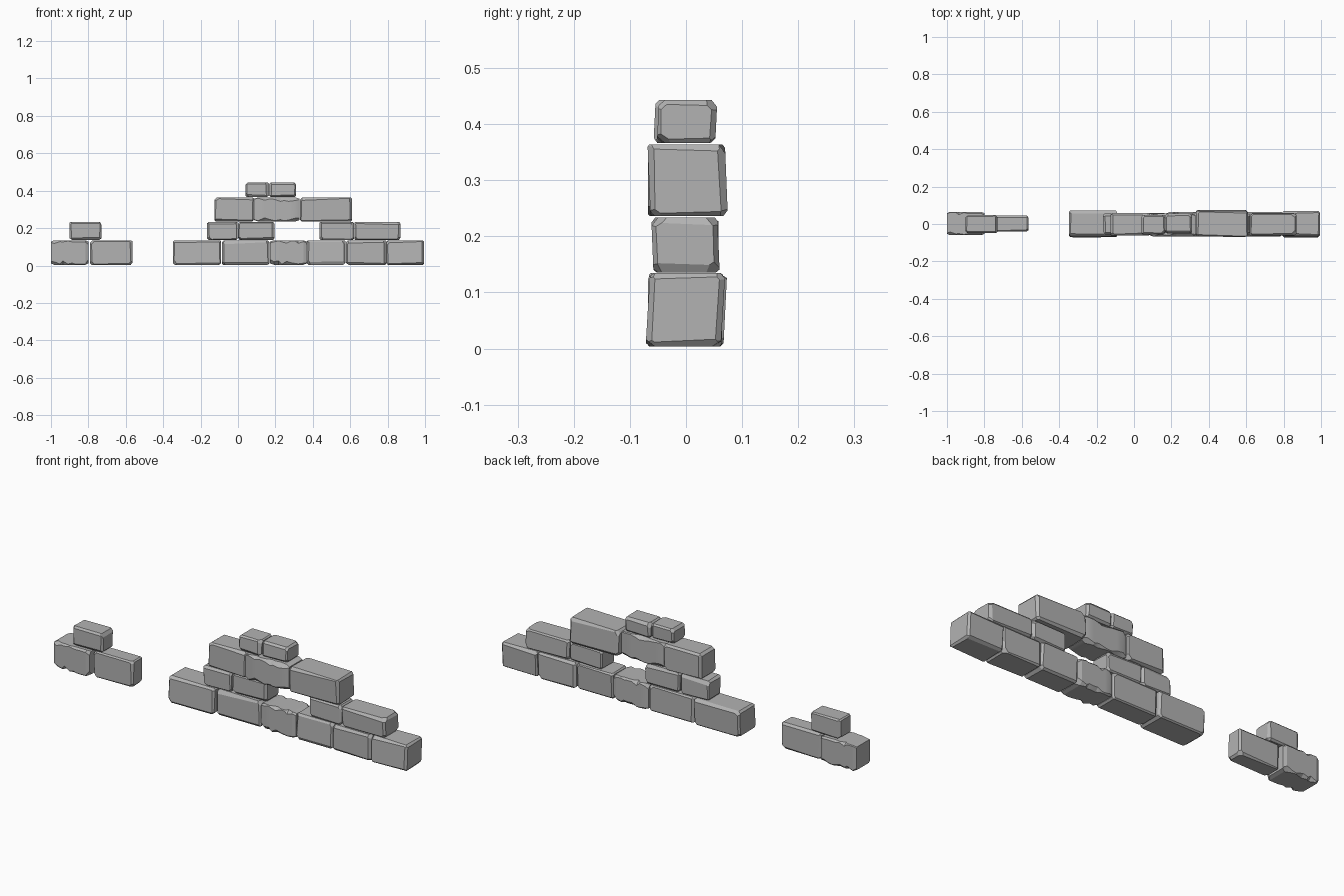
import bpy, bmesh, random
from mathutils import Vector

random.seed(7)
if "Cube" in bpy.data.objects:
    bpy.data.objects.remove(bpy.data.objects["Cube"], do_unlink=True)

stone = bpy.data.materials.new("grey stone")
stone.use_nodes = True
GREY = (0.45, 0.45, 0.45, 1)
stone.diffuse_color = GREY
stone.node_tree.nodes["Principled BSDF"].inputs["Base Color"].default_value = GREY


def finish(bm, name, lo, hi, lean):
    """Lean the block sideways, then turn it into a shaded object."""
    mid = (lo + hi) / 2
    for v in bm.verts:
        v.co.y += lean * (v.co.z - mid.z)
    bmesh.ops.recalc_face_normals(bm, faces=bm.faces)
    mesh = bpy.data.meshes.new(name)
    bm.to_mesh(mesh)
    bm.free()
    mesh.materials.append(stone)
    ob = bpy.data.objects.new(name, mesh)
    bpy.context.collection.objects.link(ob)
    bpy.ops.object.select_all(action='DESELECT')
    ob.select_set(True)
    bpy.context.view_layer.objects.active = ob
    bpy.ops.object.shade_smooth_by_angle(angle=0.35)


def hewn_block(name, lo, hi, lean):
    """Box whose edges and corners are sliced off by slightly tilted planes."""
    bm = bmesh.new()
    bmesh.ops.create_cube(bm, size=1)
    mid, half = (lo + hi) / 2, (hi - lo) / 2
    for v in bm.verts:
        v.co = mid + Vector(v.co[i] * 2 * half[i] for i in range(3))
    signs = [Vector((a, b, c)) for a in (-1, 0, 1) for b in (-1, 0, 1) for c in (-1, 0, 1)]
    for s in signs:
        order = sum(abs(k) for k in s)
        if order < 2:
            continue
        depth = random.uniform(0.004, 0.009) if order == 2 else random.uniform(0.009, 0.017)
        point = mid + Vector(s[i] * half[i] for i in range(3)) - s.normalized() * depth
        wobble = Vector(random.uniform(-0.3, 0.3) if s[i] else random.uniform(-0.04, 0.04) for i in range(3))
        cut = bmesh.ops.bisect_plane(bm, geom=bm.verts[:] + bm.edges[:] + bm.faces[:],
                                     plane_co=point, plane_no=s + wobble, clear_outer=True)
        rim = [e for e in cut["geom_cut"] if isinstance(e, bmesh.types.BMEdge)]
        if rim:
            bmesh.ops.edgeloop_fill(bm, edges=rim)
    finish(bm, name, lo, hi, lean)


def ragged_block(name, lo, hi, lean):
    """Block lofted along x, with long edges chipped unevenly."""
    bm = bmesh.new()
    rings, count = [], 10
    for k in range(count):
        x = lo.x + (hi.x - lo.x) * k / (count - 1)
        if 0 < k < count - 1:
            x += random.uniform(-0.006, 0.006)
        inset = 0.007 if k in (0, count - 1) else 0
        y0, y1, z0, z1 = lo.y + inset, hi.y - inset, lo.z + inset, hi.z - inset
        ring = []
        for y, z, dy, dz, flip in ((y0, z0, 1, 1, 0), (y1, z0, -1, 1, 1),
                                   (y1, z1, -1, -1, 0), (y0, z1, 1, -1, 1)):
            chip = random.choice((0.004, 0.009, 0.018)) * random.uniform(0.8, 1.2)
            pair = [(x, y, z + dz * chip), (x, y + dy * chip, z)]
            ring += [bm.verts.new(p) for p in (pair[::-1] if flip else pair)]
        rings.append(ring)
    for a, b in zip(rings, rings[1:]):
        for i in range(8):
            j = (i + 1) % 8
            bm.faces.new((a[i], a[j], b[j], b[i]))
    bm.faces.new(rings[0])
    bm.faces.new(rings[-1])
    finish(bm, name, lo, hi, lean)


# Courses: bottom, top, then blocks as (left, right, front, back, lean, ragged)
courses = {
    "base_course": (0.004, 0.135, [
        (-1.0, -0.8, -0.06, 0.065, 0, 1), (-0.79, -0.565, -0.04, 0.045, 0, 0),
        (-0.348, -0.09, -0.068, 0.07, 0.05, 0), (-0.085, 0.168, -0.058, 0.06, 0, 0),
        (0.172, 0.368, -0.066, 0.064, 0, 1), (0.37, 0.575, -0.063, 0.062, 0.06, 0),
        (0.578, 0.793, -0.068, 0.064, 0, 0), (0.795, 0.995, -0.068, 0.066, 0.06, 0)]),
    "second_course": (0.136, 0.234, [
        (-0.9, -0.73, -0.048, 0.047, 0, 0), (-0.165, -0.002, -0.055, 0.055, 0, 0),
        (0.0, 0.195, -0.05, 0.055, 0, 0), (0.435, 0.62, -0.058, 0.058, 0, 0),
        (0.622, 0.868, -0.06, 0.058, -0.04, 0)]),
    "third_course": (0.236, 0.364, [
        (-0.125, 0.085, -0.062, 0.06, 0, 0), (0.085, 0.33, -0.068, 0.055, 0, 1),
        (0.332, 0.61, -0.066, 0.072, -0.04, 0)]),
    "top_course": (0.366, 0.443, [
        (0.04, 0.165, -0.056, 0.047, 0.05, 0), (0.167, 0.31, -0.05, 0.054, 0.05, 0)]),
}
for course, (z0, z1, blocks) in courses.items():
    for n, (x0, x1, y0, y1, lean, ragged) in enumerate(blocks, 1):
        build = ragged_block if ragged else hewn_block
        build(f"{course}_block_{n}", Vector((x0, y0, z0)), Vector((x1, y1, z1)), lean)
